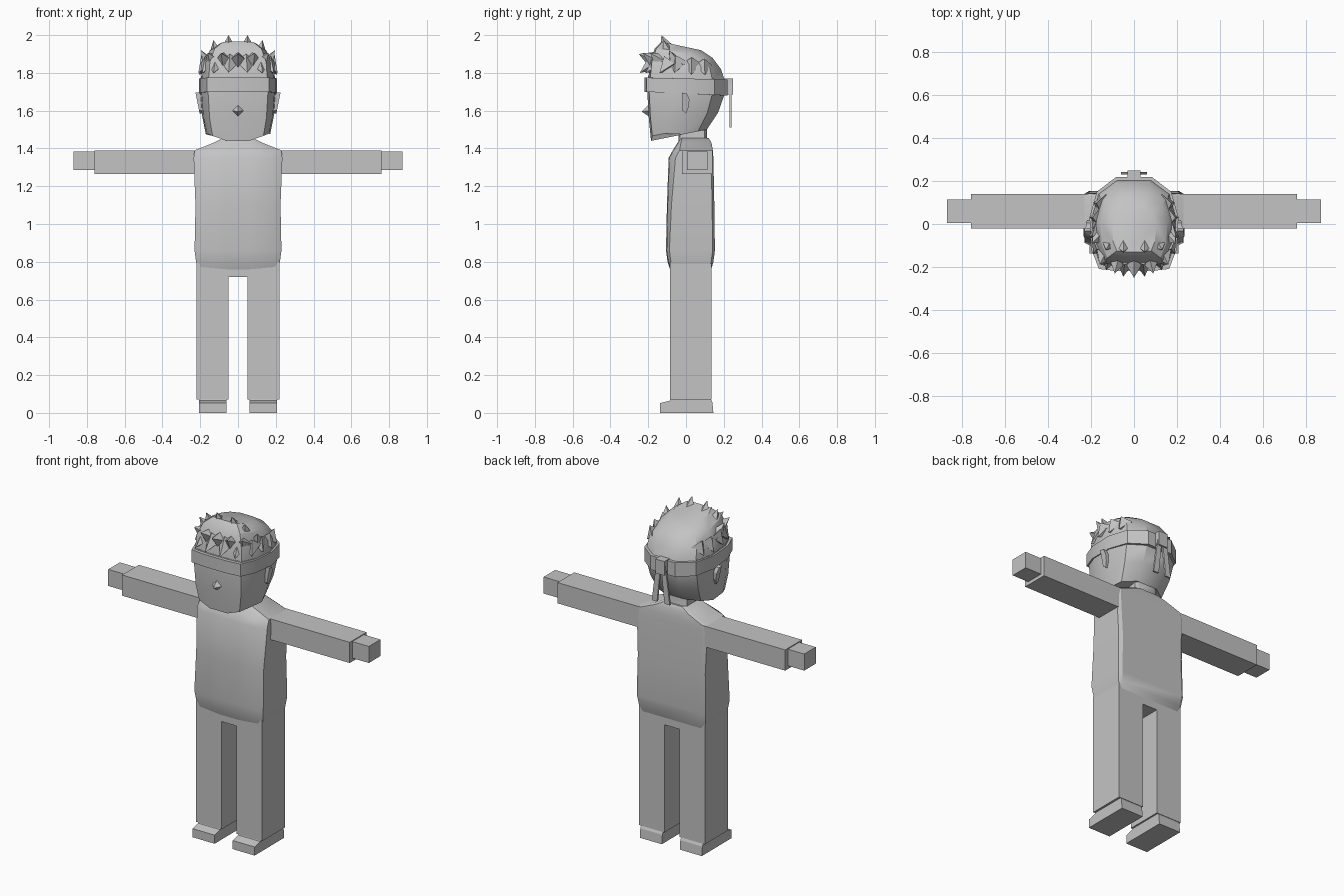
import bpy, bmesh, math
from mathutils import Vector

grey = bpy.data.materials.new("plain_grey")
grey.diffuse_color = (0.55, 0.55, 0.55, 1)


def finish(name, bm, smooth=False):
    bmesh.ops.recalc_face_normals(bm, faces=bm.faces)
    me = bpy.data.meshes.new(name)
    bm.to_mesh(me)
    bm.free()
    ob = bpy.data.objects.new(name, me)
    bpy.context.collection.objects.link(ob)
    me.materials.append(grey)
    if smooth:
        bpy.ops.object.select_all(action='DESELECT')
        ob.select_set(True)
        bpy.context.view_layer.objects.active = ob
        bpy.ops.object.shade_smooth_by_angle(angle=math.radians(30))
    return ob


def loft(name, rings, smooth=False):
    """Skin a stack of closed rings and cap both ends."""
    bm = bmesh.new()
    vs = [[bm.verts.new(p) for p in r] for r in rings]
    n = len(vs[0])
    for a, b in zip(vs, vs[1:]):
        for i in range(n):
            j = (i + 1) % n
            bm.faces.new((a[i], a[j], b[j], b[i]))
    bm.faces.new(vs[0][::-1])
    bm.faces.new(vs[-1])
    return finish(name, bm, smooth)


def box(name, x, y, z):
    return loft(name, [[(x[0], y[0], h), (x[1], y[0], h), (x[1], y[1], h), (x[0], y[1], h)] for h in z])


def spikes(name, items):
    """Four-sided spikes given as (base centre, tip, radius)."""
    bm = bmesh.new()
    for base, tip, r in items:
        base, tip = Vector(base), Vector(tip)
        d = (tip - base).normalized()
        u = d.cross(Vector((0, 0, 1))).normalized()
        w = d.cross(u)
        ring = [bm.verts.new(base + k * r) for k in (u, w, -u, -w)]
        top = bm.verts.new(tip)
        for i in range(4):
            bm.faces.new((ring[i], ring[(i + 1) % 4], top))
        bm.faces.new(ring[::-1])
    return finish(name, bm)


# Head outline seen from above, right half from front to back
half = [(0.07, -0.205), (0.16, -0.195), (0.195, -0.11), (0.203, 0.03), (0.17, 0.14), (0.08, 0.205)]
plan = half + [(-x, y) for x, y in reversed(half)]


def head_ring(zf, zb, sx, yf, yb):
    out = []
    for x, y in plan:
        t = (y + 0.205) / 0.41
        out.append((x * sx, yf + t * (yb - yf), zf + t * (zb - zf)))
    return out


# Head: jaw, cheeks and crown
jaw = head_ring(1.44, 1.50, 0.84, -0.185, 0.11)
jaw = [(x, y, z + (0.025 if abs(x) > 0.1 and y < -0.1 else 0)) for x, y, z in jaw]
loft("head", [jaw, head_ring(1.56, 1.59, 0.94, -0.197, 0.17),
              head_ring(1.70, 1.69, 0.99, -0.205, 0.205),
              head_ring(1.78, 1.77, 0.97, -0.2, 0.2)], True)
loft("headband", [head_ring(1.70, 1.68, 1.0, -0.215, 0.215),
                  head_ring(1.70, 1.68, 1.02, -0.22, 0.22),
                  head_ring(1.775, 1.765, 1.02, -0.22, 0.22),
                  head_ring(1.775, 1.765, 0.95, -0.20, 0.20)], True)
loft("hair_cap", [head_ring(1.76, 1.76, 0.97, -0.2, 0.205),
                  head_ring(1.86, 1.82, 0.93, -0.19, 0.185),
                  head_ring(1.93, 1.88, 0.77, -0.165, 0.14),
                  head_ring(1.965, 1.92, 0.50, -0.13, 0.08)], True)

# Hair spikes: crown row, fringe upper row, fringe lower row, side tufts
sp = [((0, -0.15, 1.86), (0, -0.25, 1.9), 0.06)]
for s in (-1, 1):
    for base, tip, r in [
        ((0.05, -0.09, 1.90), (0.05, -0.13, 2.0), 0.055),
        ((0.11, -0.08, 1.87), (0.13, -0.12, 1.975), 0.055),
        ((0.155, -0.05, 1.84), (0.195, -0.09, 1.92), 0.05),
        ((0.07, -0.15, 1.86), (0.09, -0.23, 1.905), 0.055),
        ((0.13, -0.13, 1.86), (0.16, -0.19, 1.905), 0.05),
        ((0.04, -0.16, 1.86), (0.05, -0.245, 1.80), 0.05),
        ((0.11, -0.14, 1.85), (0.13, -0.215, 1.80), 0.05),
        ((0.155, -0.09, 1.85), (0.19, -0.14, 1.80), 0.05),
        ((0.16, -0.04, 1.86), (0.21, -0.06, 1.80), 0.05),
        ((0.155, 0.03, 1.85), (0.207, 0.03, 1.79), 0.05),
        ((0.14, 0.09, 1.84), (0.19, 0.10, 1.79), 0.05),
    ]:
        sp.append(((s * base[0], *base[1:]), (s * tip[0], *tip[1:]), r))
spikes("hair_spikes", sp)

# Nose
spikes("nose", [((0, -0.19, 1.60), (0, -0.235, 1.595), 0.037)])

# Headband knot and hanging tails
box("band_knot", (-0.03, 0.03), (0.20, 0.25), (1.685, 1.77))
for s, n in ((-1, "left"), (1, "right")):
    loft(n + "_band_tail", [[(s * a, 0.23, z), (s * b, 0.23, z), (s * b, 0.241, z), (s * a, 0.241, z)]
                            for a, b, z in ((0.025, 0.06, 1.51), (0.0, 0.03, 1.74))])

# Torso: rounded front corners, tapering into sloped shoulders
def torso_ring(z, w, yf, yb, c=0.05):
    r = [(0.06, yf), (w - c, yf + 0.004), (w, yf + c * 0.6), (w, yb - 0.012), (w - 0.02, yb)]
    return [(x, y, z) for x, y in r + [(-x, y) for x, y in reversed(r)]]


loft("torso", [torso_ring(0.76, 0.215, -0.085, 0.134, 0.02),
               torso_ring(0.80, 0.222, -0.098, 0.145, 0.03),
               torso_ring(0.86, 0.23, -0.106, 0.153, 0.03),
               torso_ring(1.10, 0.225, -0.101, 0.15, 0.04),
               torso_ring(1.35, 0.235, -0.092, 0.145, 0.06),
               torso_ring(1.39, 0.23, -0.07, 0.142, 0.06),
               torso_ring(1.43, 0.13, -0.045, 0.135, 0.03),
               torso_ring(1.455, 0.08, -0.03, 0.12, 0.015)], True)
loft("neck", [torso_ring(z, w, yf, yb, 0.015) for z, w, yf, yb in
              ((1.40, 0.085, -0.04, 0.125), (1.46, 0.075, -0.04, 0.11), (1.54, 0.075, -0.04, 0.11))], True)
box("pelvis", (-0.22, 0.22), (-0.085, 0.135), (0.72, 0.80))

# Mirrored limbs, shoes and ears
for s, n in ((-1, "left"), (1, "right")):
    def mx(a, b):
        return (s * a, s * b)
    box(n + "_arm", mx(0.20, 0.76), (-0.02, 0.14), (1.265, 1.39))
    box(n + "_hand", mx(0.74, 0.87), (0.005, 0.115), (1.285, 1.385))
    box(n + "_leg", mx(0.05, 0.22), (-0.085, 0.135), (0.07, 0.74))
    side = [(-0.137, 0), (0.145, 0), (0.14, 0.055), (0.13, 0.075), (-0.08, 0.075), (-0.085, 0.065), (-0.137, 0.052)]
    loft(n + "_shoe", [[(s * x, y, z) for y, z in side] for x in (0.06, 0.207)])
    ear = [(-0.02, 1.695), (0.005, 1.69), (0.018, 1.66), (0.015, 1.62), (0.0, 1.585), (-0.018, 1.60)]
    loft(n + "_ear", [[(s * (x + (z - 1.585) * k), y, z) for y, z in ear]
                      for x, k in ((0.17, 0.1), (0.203, 0.2))])
